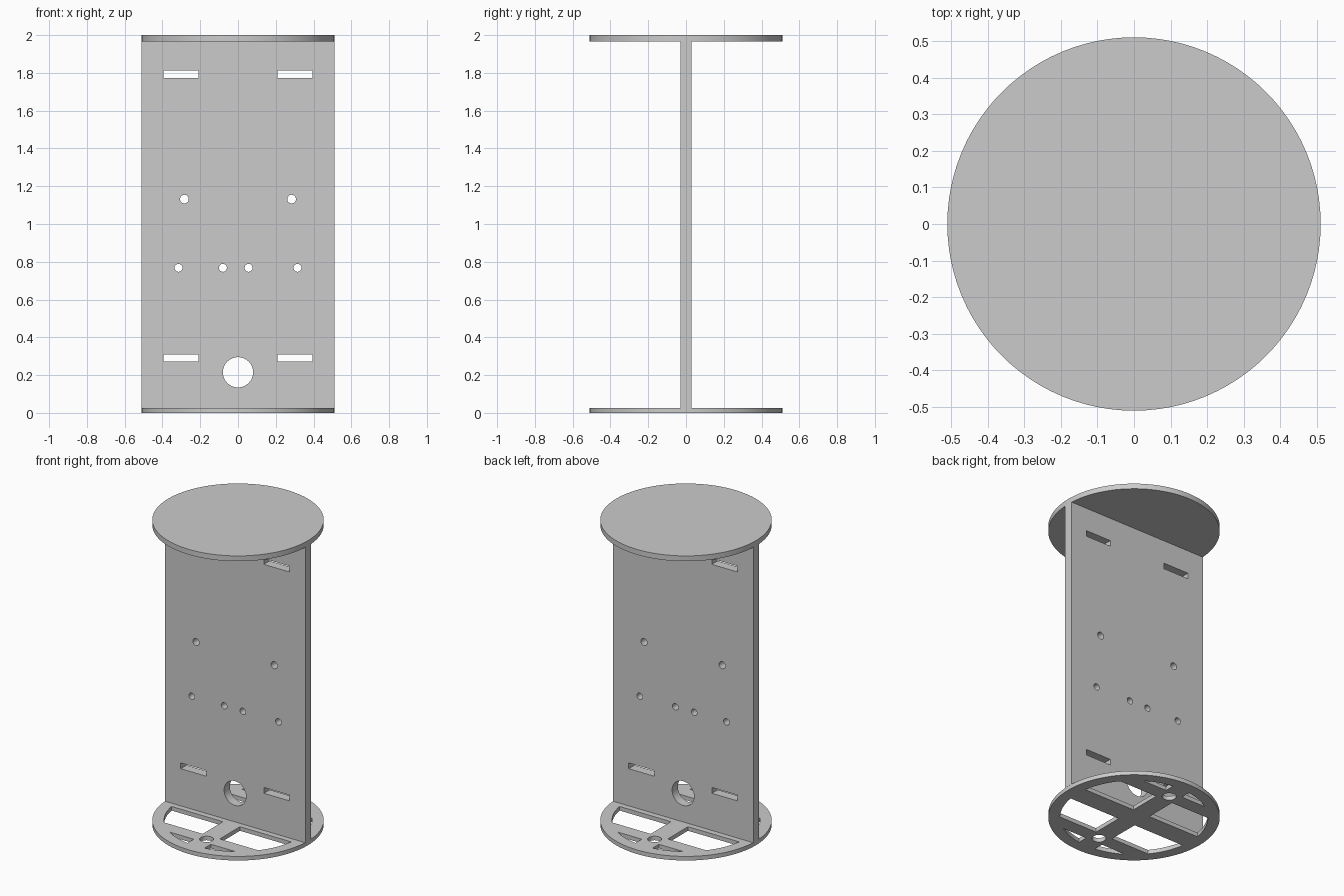
import bpy, bmesh
from math import sin, cos, asin, sqrt, pi, radians
from mathutils import Matrix

cube = bpy.data.objects.get("Cube")
if cube:
    bpy.data.objects.remove(cube, do_unlink=True)

grey = bpy.data.materials.new("plain grey")
grey.use_nodes = True
colour = (0.6, 0.6, 0.6, 1)
grey.diffuse_color = colour
grey.node_tree.nodes["Principled BSDF"].inputs["Base Color"].default_value = colour

RADIUS, HALF_WALL = 0.51, 0.03
BASE_TOP, LID_BOTTOM = 0.027, 1.965


def circle(x, y, r, n=32):
    return [(x + r * cos(2 * pi * i / n), y + r * sin(2 * pi * i / n)) for i in range(n)]


def rect(x0, x1, y0, y1):
    return [(x0, y0), (x1, y0), (x1, y1), (x0, y1)]


def window(x0, y0, y1, r, n=10):
    """Opening bounded by straight inner edges and an outer arc."""
    a, b = asin(y1 / r), asin(y0 / r)
    pts = [(x0, y0), (x0, y1)]
    arc = [(r * cos(a + (b - a) * i / n), r * sin(a + (b - a) * i / n)) for i in range(n + 1)]
    if abs(arc[0][0] - x0) < 1e-4:
        pts.pop()
    return pts + arc


def sheet(name, loops, thickness, matrix):
    """Extrude an outline with holes into a solid sheet."""
    curve = bpy.data.curves.new(name + "_outline", "CURVE")
    curve.dimensions, curve.fill_mode = "2D", "BOTH"
    curve.extrude = thickness / 2
    for loop in loops:
        spline = curve.splines.new("POLY")
        spline.points.add(len(loop) - 1)
        for p, (x, y) in zip(spline.points, loop):
            p.co = (x, y, 0, 1)
        spline.use_cyclic_u = True
    temp = bpy.data.objects.new(name + "_outline", curve)
    bpy.context.collection.objects.link(temp)
    bpy.context.view_layer.update()
    mesh = bpy.data.meshes.new_from_object(temp.evaluated_get(bpy.context.evaluated_depsgraph_get()))
    bpy.data.objects.remove(temp, do_unlink=True)
    bpy.data.curves.remove(curve)

    bm = bmesh.new()
    bm.from_mesh(mesh)
    bmesh.ops.remove_doubles(bm, verts=bm.verts, dist=1e-5)
    bmesh.ops.recalc_face_normals(bm, faces=bm.faces)
    bm.to_mesh(mesh)
    bm.free()
    mesh.transform(matrix)
    mesh.name = name
    mesh.materials.clear()
    mesh.materials.append(grey)
    obj = bpy.data.objects.new(name, mesh)
    bpy.context.collection.objects.link(obj)
    bpy.ops.object.select_all(action="DESELECT")
    obj.select_set(True)
    bpy.context.view_layer.objects.active = obj
    bpy.ops.object.shade_smooth_by_angle(angle=radians(30))
    return obj


# Solid round lid
lid_thick = 2 - LID_BOTTOM
sheet("top_disc", [circle(0, 0, RADIUS, 96)], lid_thick,
      Matrix.Translation((0, 0, 2 - lid_thick / 2)))

# Round base with spokes, rim and two cable holes
spoke, rim = 0.062, 0.44
quarter = [window(spoke, 0.068, 0.278, rim),
           window(spoke, 0.37, sqrt(rim ** 2 - spoke ** 2), rim)]
base = [circle(0, 0, RADIUS, 96)]
for sy in (-1, 1):
    base.append(circle(0, sy * 0.325, 0.042))
    for sx in (-1, 1):
        base += [[(sx * x, sy * y) for x, y in loop] for loop in quarter]
sheet("base_disc", base, BASE_TOP, Matrix.Translation((0, 0, BASE_TOP / 2)))

# Upright mounting plate with strap slots, screw holes and a cable opening
wall = [rect(-RADIUS, RADIUS, BASE_TOP, LID_BOTTOM), circle(0, 0.215, 0.08, 48)]
for x in (-0.302, 0.302):
    for z in (0.29, 1.793):
        wall.append(rect(x - 0.093, x + 0.093, z - 0.019, z + 0.019))
    wall.append(circle(x * 0.94, 1.132, 0.023))
for x in (-0.315, -0.08, 0.056, 0.315):
    wall.append(circle(x, 0.768, 0.021))
sheet("mounting_plate", wall, 2 * HALF_WALL, Matrix.Rotation(pi / 2, 4, "X"))
